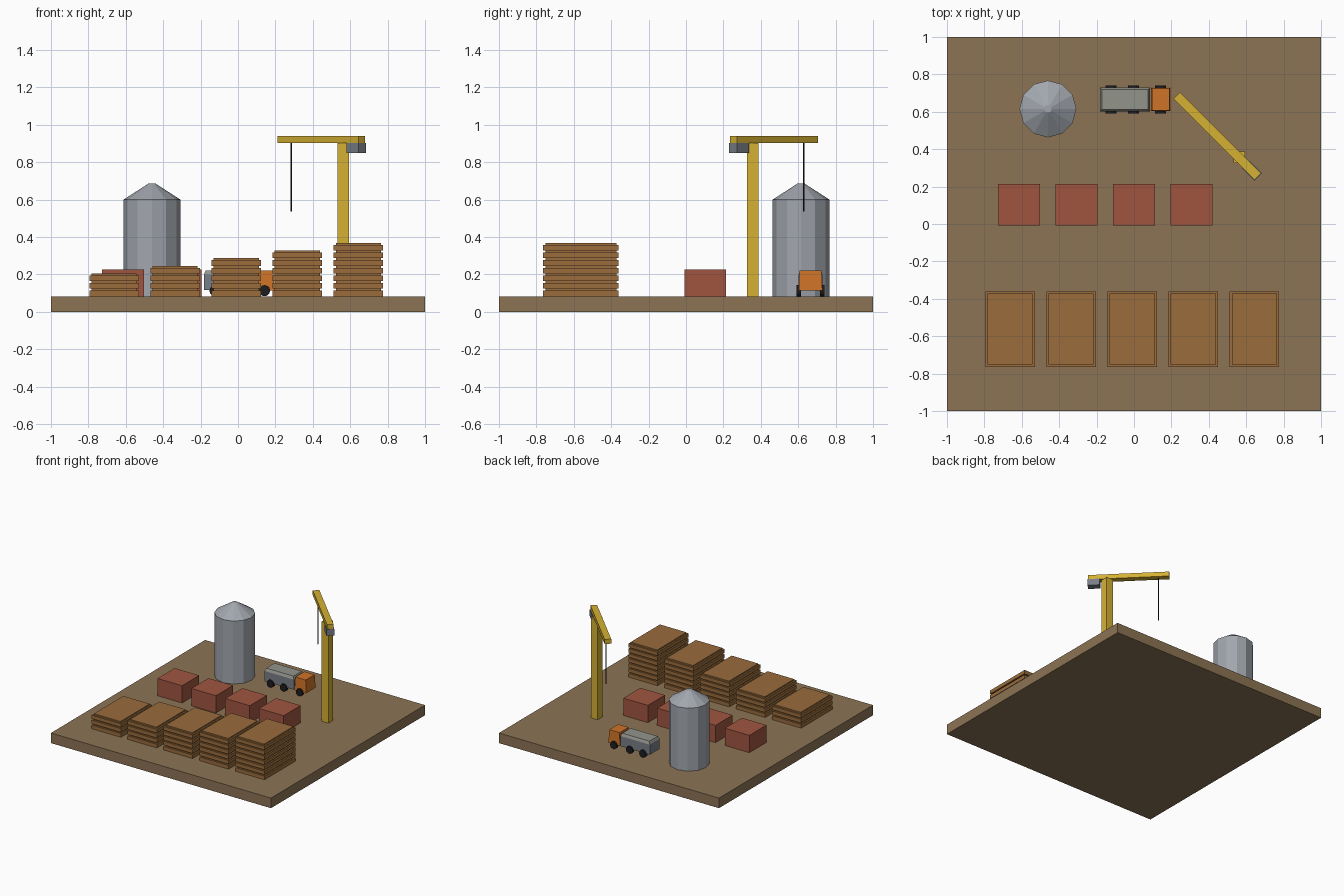
import bpy, bmesh, math
from mathutils import Matrix

if "Cube" in bpy.data.objects:
    bpy.data.objects.remove(bpy.data.objects["Cube"])


def mat(name, rgb):
    m = bpy.data.materials.new(name)
    m.diffuse_color = [(c / 255) ** 2.2 for c in rgb] + [1]
    m.use_nodes = True
    m.node_tree.nodes["Principled BSDF"].inputs["Base Color"].default_value = m.diffuse_color
    return m


EARTH = mat("earth", (139, 115, 85))
BRICK = mat("brick_red", (158, 86, 66))
WOOD = mat("wood", (152, 108, 62))
YELLOW = mat("crane_yellow", (212, 175, 55))
STEEL = mat("steel", (160, 165, 172))
ORANGE = mat("cab_orange", (205, 115, 45))
BODY = mat("body_grey", (120, 126, 135))
LOAD = mat("load_grey", (145, 147, 138))
BLACK = mat("black", (35, 35, 38))


def finish(name, bm, material):
    me = bpy.data.meshes.new(name)
    bm.to_mesh(me)
    bm.free()
    me.materials.append(material)
    ob = bpy.data.objects.new(name, me)
    bpy.context.collection.objects.link(ob)
    return ob


def add_box(bm, x, y, z0, z1, sx, sy, inset=0.0, rot=0.0):
    """Box from z0 to z1; inset pulls in the top on every side."""
    verts = bmesh.ops.create_cube(bm, size=1)["verts"]
    for v in verts:
        top = v.co.z > 0
        v.co.x *= sx - (2 * inset if top else 0)
        v.co.y *= sy - (2 * inset if top else 0)
        v.co.z = z1 if top else z0
    bmesh.ops.transform(bm, verts=verts,
                        matrix=Matrix.Translation((x, y, 0)) @ Matrix.Rotation(rot, 4, "Z"))


def box(name, material, *args, **kw):
    bm = bmesh.new()
    add_box(bm, *args, **kw)
    return finish(name, bm, material)


def lathe(name, material, profile, sides, loc, rot_x=0.0):
    """Closed faceted solid from (radius, z) rings."""
    bm = bmesh.new()
    rings = [[bm.verts.new((r * math.cos(math.tau * i / sides), r * math.sin(math.tau * i / sides), z))
              for i in range(sides)] for r, z in profile]
    for a, b in zip(rings, rings[1:]):
        for i in range(sides):
            j = (i + 1) % sides
            bm.faces.new((a[i], a[j], b[j], b[i]))
    bm.faces.new(rings[0][::-1])
    bm.faces.new(rings[-1])
    ob = finish(name, bm, material)
    ob.location = loc
    ob.rotation_euler.x = rot_x
    return ob


G = 0.083  # ground level

# Yard slab
box("ground_slab", EARTH, 0, 0, 0, G, 2, 2)

# Silo with conical roof
lathe("silo", STEEL, [(0.152, G), (0.152, 0.6), (0.02, 0.685)], 12, (-0.46, 0.615, 0))

# Row of brick blocks
for i in range(4):
    box(f"brick_block_{i + 1}", BRICK, -0.615 + 0.3075 * i, 0.104, G, 0.225, 0.223, 0.222)

# Timber stacks: wide boards with narrower spacers, growing to the right
LAYER, BOARD = 0.0408, 0.03
for i in range(5):
    bm = bmesh.new()
    for k in range(3 + i):
        z = G + k * LAYER
        add_box(bm, -0.662 + 0.3263 * i, -0.562, z, z + BOARD, 0.265, 0.404)
        add_box(bm, -0.662 + 0.3263 * i, -0.562, z + BOARD, z + LAYER, 0.241, 0.38)
    finish(f"timber_stack_{i + 1}", bm, WOOD)

# Crane
D = -math.pi / 4
box("crane_mast", YELLOW, 0.563, 0.357, G, 0.902, 0.062, 0.062)
box("crane_jib", YELLOW, 0.445, 0.4705, 0.902, 0.94, 0.613, 0.05, rot=D)
box("crane_counterweight", BODY, 0.632, 0.284, 0.85, 0.903, 0.092, 0.058, rot=D)
lathe("crane_cable", BLACK, [(0.004, 0.535), (0.004, 0.903)], 6, (0.286, 0.629, 0))

# Truck
TY = 0.666
box("truck_body", BODY, -0.048, TY, 0.117, 0.2, 0.268, 0.128)
box("truck_load", LOAD, -0.048, TY, 0.2, 0.222, 0.268, 0.128, inset=0.01)
box("truck_cab", ORANGE, 0.143, TY, 0.115, 0.222, 0.104, 0.126, inset=0.005)
for i, x in enumerate((-0.123, -0.003, 0.142)):
    for side, y in (("right", -0.05), ("left", 0.075)):
        lathe(f"truck_wheel_{side}_{i + 1}", BLACK, [(0.03, 0), (0.03, 0.025)], 12,
              (x, TY + y, G + 0.03), math.pi / 2)
